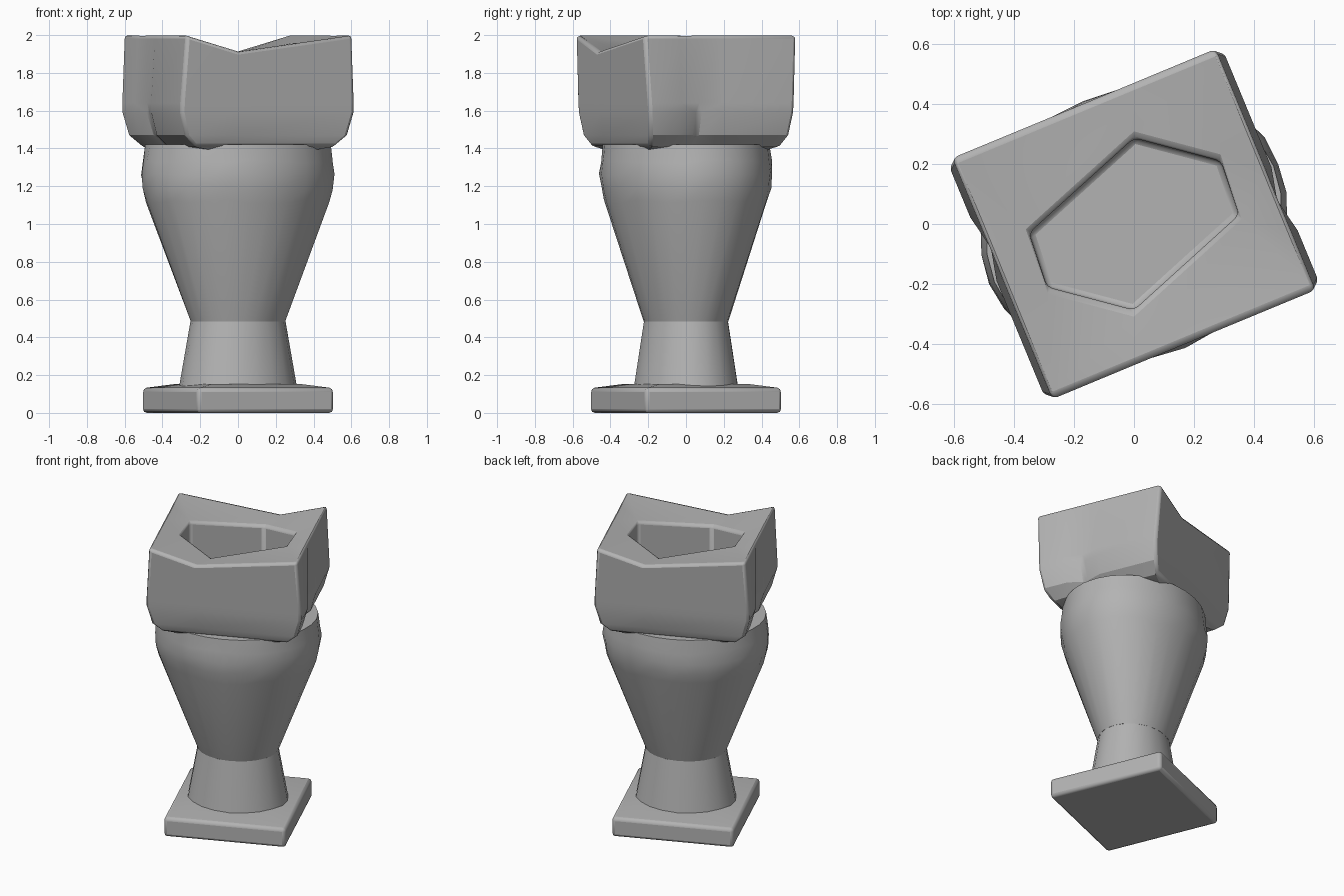
import bpy, bmesh, math, random
from mathutils import Matrix, Vector

if "Cube" in bpy.data.objects:
    bpy.data.objects.remove(bpy.data.objects["Cube"], do_unlink=True)

random.seed(4)
TURN = Matrix.Rotation(math.radians(22.5), 4, 'Z')

stone = bpy.data.materials.new("grey_stone")
stone.use_nodes = True
GREY = (0.45, 0.45, 0.45, 1)
stone.diffuse_color = GREY
stone.node_tree.nodes["Principled BSDF"].inputs["Base Color"].default_value = GREY


def finish(name, bm, angle, bevel=0.0, segments=2):
    bmesh.ops.recalc_face_normals(bm, faces=bm.faces[:])
    bm.transform(TURN)
    mesh = bpy.data.meshes.new(name)
    bm.to_mesh(mesh)
    bm.free()
    mesh.materials.append(stone)
    ob = bpy.data.objects.new(name, mesh)
    bpy.context.collection.objects.link(ob)
    if bevel:
        mod = ob.modifiers.new("soft_edges", 'BEVEL')
        mod.width = bevel
        mod.segments = segments
        mod.limit_method = 'ANGLE'
        mod.angle_limit = math.radians(35)
    bpy.ops.object.select_all(action='DESELECT')
    ob.select_set(True)
    bpy.context.view_layer.objects.active = ob
    bpy.ops.object.shade_smooth_by_angle(angle=math.radians(angle))
    return ob


def ring(bm, points):
    return [bm.verts.new(p) for p in points]


def bridge(bm, a, b):
    n = len(a)
    for i in range(n):
        bm.faces.new((a[i], a[(i + 1) % n], b[(i + 1) % n], b[i]))


def both_halves(points):
    """Repeat points turned half round the vertical axis."""
    return points + [(-x, -y, z) for x, y, z in points]


# Square foot with a shallow sloped top
bm = bmesh.new()
levels = [(0.39, 0.0), (0.39, 0.13), (0.26, 0.152)]
rings = [ring(bm, both_halves([(h, -h, z), (h, h, z)])) for h, z in levels]
for lower, upper in zip(rings, rings[1:]):
    bridge(bm, lower, upper)
bm.faces.new(rings[0])
bm.faces.new(rings[-1])
finish("square_foot", bm, 25, 0.02)


# Oval turned parts: (half width, height, surface roughness)
def oval(name, profile, sides):
    bm = bmesh.new()
    rings = []
    for r, z, rough in profile:
        pts = []
        for i in range(sides):
            a = math.tau * i / sides
            k = r + random.uniform(-rough, rough)
            pts.append((k * math.cos(a), 0.85 * k * math.sin(a),
                        z + 2 * random.uniform(-rough, rough)))
        rings.append(ring(bm, pts))
    for lower, upper in zip(rings, rings[1:]):
        bridge(bm, lower, upper)
    bm.faces.new(rings[0])
    bm.faces.new(rings[-1])
    return finish(name, bm, 25)


oval("neck", [(0.32, 0.13, 0), (0.257, 0.485, 0)], 20)
oval("tapered_body", [(0.257, 0.485, 0), (0.495, 1.12, 0.005), (0.515, 1.19, 0.005),
                      (0.523, 1.26, 0.005), (0.517, 1.33, 0.004), (0.505, 1.42, 0)], 28)

# Head block: rolled ends, pinched short sides, valley across the top and a hollow
bm = bmesh.new()


def head_ring(u, v, pinch, z, dip=0.0):
    return ring(bm, both_halves([
        (u, -v, z), (u, -0.23, z), (pinch, -0.12, z), (u, 0.0, z),
        (u, v, z), (0.18, v, z - dip)]))


sections = [(0.30, 0.34, 0.28, 1.392), (0.40, 0.375, 0.36, 1.41), (0.465, 0.40, 0.42, 1.47),
            (0.497, 0.415, 0.46, 1.59), (0.497, 0.418, 0.47, 1.64)]
rings = [head_ring(*s) for s in sections]
rings.append(head_ring(0.475, 0.437, 0.475, 2.0, 0.085))
for lower, upper in zip(rings, rings[1:]):
    bridge(bm, lower, upper)
bm.faces.new(rings[0])

# Six-sided opening and its hollow
unturn = TURN.inverted()
mouth = both_halves([(0.35, 0.03, 1.955), (0.29, 0.21, 1.955), (0.0, 0.287, 1.9)])
mouth = [unturn @ Vector(p) for p in mouth]
rim = ring(bm, mouth)
floor = ring(bm, [(p.x, p.y, 1.45) for p in mouth])
bridge(bm, rim, floor)
bm.faces.new(floor)

# Top surface between the outer edge and the opening
top = rings[-1]
for k in (0, 1):
    o = [top[(i + 6 * k) % 12] for i in range(12)]
    h = [rim[(i + 3 * k) % 6] for i in range(6)]
    bm.faces.new((o[11], o[0], h[0], h[5]))
    for i in range(3):
        bm.faces.new((o[i], o[i + 1], h[0]))
    bm.faces.new((o[3], o[4], h[1], h[0]))
    bm.faces.new((o[4], o[5], h[2], h[1]))
finish("hollow_head", bm, 25, 0.018)
